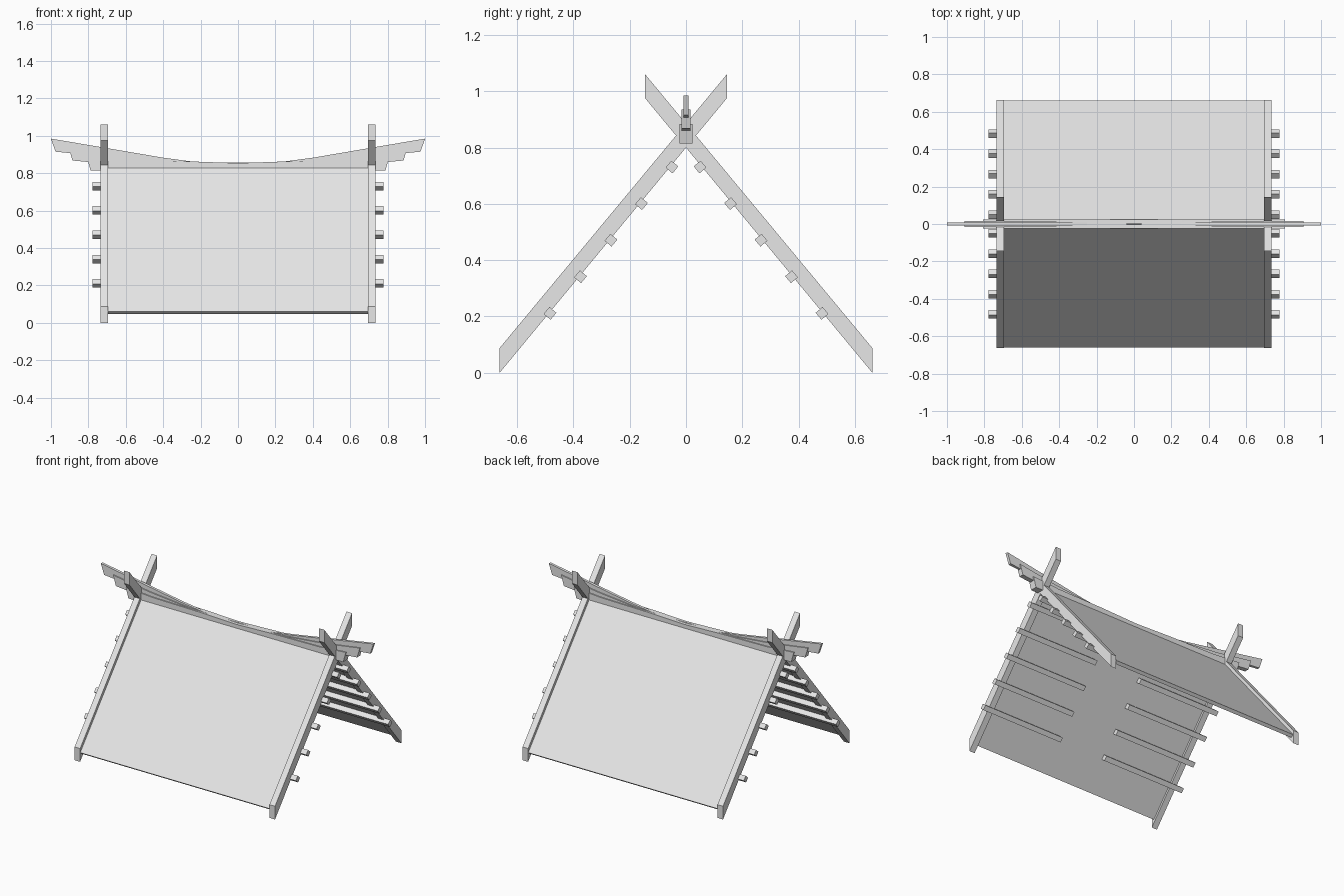
import bpy
import bmesh
import math
from mathutils import Matrix, Vector

cube = bpy.data.objects.get("Cube")
if cube:
    bpy.data.objects.remove(cube, do_unlink=True)

grey = bpy.data.materials.new("plain_grey")
grey.use_nodes = True
colour = (0.8, 0.8, 0.8, 1)
grey.diffuse_color = colour
grey.node_tree.nodes["Principled BSDF"].inputs["Base Color"].default_value = colour


def finish(name, bm):
    bmesh.ops.recalc_face_normals(bm, faces=bm.faces[:])
    mesh = bpy.data.meshes.new(name)
    bm.to_mesh(mesh)
    bm.free()
    mesh.materials.append(grey)
    obj = bpy.data.objects.new(name, mesh)
    bpy.context.collection.objects.link(obj)
    return obj


def extrude(name, points, depth):
    """Extrude a closed outline of 3D points along the depth vector."""
    bm = bmesh.new()
    face = bm.faces.new([bm.verts.new(p) for p in points])
    res = bmesh.ops.extrude_face_region(bm, geom=[face], use_keep_orig=True)
    moved = [g for g in res["geom"] if isinstance(g, bmesh.types.BMVert)]
    bmesh.ops.translate(bm, verts=moved, vec=Vector(depth))
    return finish(name, bm)


# Outlines of the sloping parts in the (y, z) plane, for the front slope
RAFTER = [(-0.662, 0), (0.145, 0.975), (0.145, 1.06), (-0.662, 0.088)]
PANEL = [(-0.66, 0.06), (0, 0.857), (0, 0.823), (-0.643, 0.046)]
SLOPE = math.atan2(0.975, 0.807)

for label, flip in (("front", 1), ("back", -1)):
    # Roof panel
    extrude(label + "_roof_panel", [(-0.695, y * flip, z) for y, z in PANEL],
            (1.39, 0, 0))
    for side, sx in (("left", 1), ("right", -1)):
        # Crossed end rafter
        extrude(f"{label}_{side}_rafter",
                [(sx * 0.695, y * flip, z) for y, z in RAFTER], (sx * 0.04, 0, 0))
        # Short purlins under the panel, poking out past the rafter
        for i in range(5):
            y, z = -0.05 - 0.1083 * i, 0.731 - 0.13 * i
            bm = bmesh.new()
            place = (Matrix.Translation((sx * 0.475, y * flip, z))
                     @ Matrix.Rotation(SLOPE * flip, 4, "X")
                     @ Matrix.Diagonal((0.606, 0.032, 0.032, 1)))
            bmesh.ops.create_cube(bm, size=1, matrix=place)
            finish(f"{label}_{side}_purlin_{i + 1}", bm)


def ridge_layer(name, top, bottom, half_width):
    """Symmetric ridge board from half outlines running tip to centre."""
    half = top[::-1] + bottom
    mirrored = [(-x, z) for x, z in half[::-1] if x > 0]
    outline = half + mirrored
    extrude(name, [(x, -half_width, z) for x, z in outline],
            (0, 2 * half_width, 0))


# Ridge: three stacked boards, each lower one shorter and thicker
ridge_layer("ridge_top_board",
            [(1, 0.985), (0.4, 0.883), (0.25, 0.863), (0, 0.853)],
            [(0.976, 0.915), (0.9, 0.908), (0.4, 0.84), (0, 0.83)], 0.009)
ridge_layer("ridge_middle_board",
            [(0.905, 0.935), (0.64, 0.895), (0.34, 0.866), (0, 0.852)],
            [(0.885, 0.868), (0.8, 0.86), (0.4, 0.835), (0, 0.825)], 0.016)
ridge_layer("ridge_base_board",
            [(0.807, 0.883), (0.61, 0.868), (0.26, 0.863), (0, 0.854)],
            [(0.788, 0.814), (0, 0.814)], 0.023)
